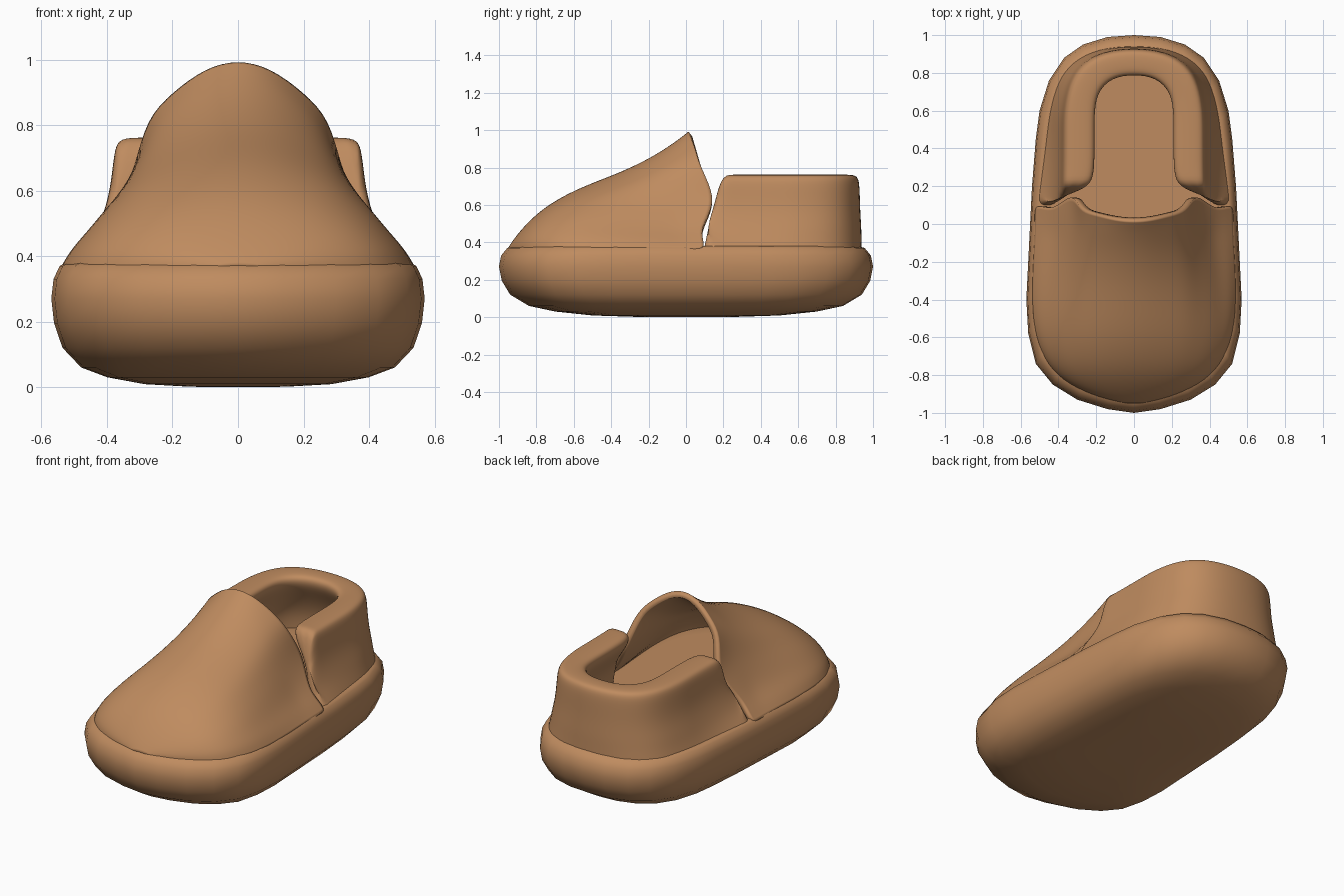
import bpy, bmesh, math
from mathutils import Vector

if "Cube" in bpy.data.objects:
    bpy.data.objects.remove(bpy.data.objects["Cube"])

tan = bpy.data.materials.new("tan_leather")
tan.diffuse_color = (0.52, 0.26, 0.115, 1)
tan.use_nodes = True
tan.node_tree.nodes["Principled BSDF"].inputs["Base Color"].default_value = tan.diffuse_color


def lerp(a, b, t):
    return a + (b - a) * t


def table(pts, v):
    """Piecewise linear lookup."""
    for (a, fa), (b, fb) in zip(pts, pts[1:]):
        if v <= b:
            return lerp(fa, fb, max(0, (v - a) / (b - a)))
    return pts[-1][1]


def mirrored(half):
    """Half row ending on x = 0, completed with its mirror image."""
    half = [Vector(p) for p in half]
    return half + [Vector((-p.x, p.y, p.z)) for p in reversed(half[:-1])]


def skin(name, rows, closed=False, caps=False, end_caps=False, up=False, sub=0):
    """Join rows of points into a smooth surface."""
    bm = bmesh.new()
    grid = [[bm.verts.new(p) for p in r] for r in rows]
    n = len(grid[0])
    for r, s in zip(grid, grid[1:]):
        for i in range(n if closed else n - 1):
            j = (i + 1) % n
            bm.faces.new((r[i], r[j], s[j], s[i]))
    if caps:
        bm.faces.new(grid[0])
        bm.faces.new(grid[-1])
    if end_caps:
        bm.faces.new([r[0] for r in grid])
        bm.faces.new([r[-1] for r in grid])
    bmesh.ops.remove_doubles(bm, verts=bm.verts, dist=0.0005)
    bmesh.ops.recalc_face_normals(bm, faces=bm.faces)
    if up and sum(f.normal.z * f.calc_area() for f in bm.faces) < 0:
        bmesh.ops.reverse_faces(bm, faces=bm.faces)
    for f in bm.faces:
        f.smooth = True
    me = bpy.data.meshes.new(name)
    bm.to_mesh(me)
    bm.free()
    me.materials.append(tan)
    ob = bpy.data.objects.new(name, me)
    bpy.context.collection.objects.link(ob)
    if sub:
        m = ob.modifiers.new("smooth", 'SUBSURF')
        m.levels = m.render_levels = sub
    return ob


# Sole: scaled copies of one outline
outline = [(0, -1), (.14, -.98), (.3, -.93), (.43, -.85), (.52, -.74), (.56, -.58),
           (.57, -.4), (.555, -.1), (.54, .2), (.52, .45), (.5, .6), (.45, .76),
           (.37, .88), (.27, .95), (.14, .99), (0, 1)]
loop = outline + [(-x, y) for x, y in reversed(outline[1:-1])]
levels = [(.28, .002), (.5, .009), (.7, .03), (.84, .06), (.94, .12), (.985, .195),
          (1, .27), (.988, .33), (.955, .37), (.92, .38), (.8, .38)]
levels = [(.15, 0)] + levels
skin("sole", [[(x * s, y * s, z) for x, y in loop] for s, z in levels],
     closed=True, caps=True)

# Toe upper: arched sections along y, ending in a shaped rear edge
ridge = [(-.95, .372), (-.92, .42), (-.85, .505), (-.75, .595), (-.6, .68),
         (-.45, .74), (-.3, .8), (-.15, .88), (-.05, .95)]
half_width = [(y, x) for x, y in outline]
arch = [(1, 0), (.92, .08), (.79, .19), (.68, .375), (.6, .52), (.5, .72),
        (.36, .85), (.18, .96), (0, 1)]
rows = []
for y, h in ridge:
    w = .955 * table(half_width, y / .955)
    k = ((y + .95) / .9) ** 1.2
    half = []
    for i, (ax, az) in enumerate(arch):
        a = i / (len(arch) - 1) * math.pi / 2
        half.append((w * lerp(math.cos(a), ax, k), y,
                     .368 + (h - .368) * lerp(math.sin(a), az, k)))
    rows.append(mirrored(half))
rear = [(.525, .1, .365), (.48, .09, .42), (.425, .08, .48), (.355, .14, .58),
        (.315, .145, .67), (.28, .07, .82), (.2, .05, .9), (.1, .02, .975), (0, .01, 1)]
rear = mirrored(rear)
rows.append([a.lerp(b, .55) for a, b in zip(rows[-1], rear)])
rows.append(rear)
toe = skin("toe_upper", rows, up=True, sub=2)
m = toe.modifiers.new("thickness", 'SOLIDIFY')
m.thickness = .035
m.offset = -1

# Heel cup: padded U-shaped wall with a rim rolled inward
base = [(.525, .08), (.51, .2), (.485, .35), (.465, .5), (.45, .6), (.41, .75),
        (.33, .86), (.19, .93), (0, .945)]
mid = [(.43, .08), (.43, .2), (.425, .35), (.42, .5), (.415, .6), (.385, .74),
       (.315, .85), (.18, .925), (0, .943)]
top = [(.38, .18), (.38, .25), (.378, .35), (.378, .5), (.375, .6), (.35, .74),
       (.285, .85), (.165, .915), (0, .935)]
inner = [(.245, .185), (.21, .25), (.205, .35), (.205, .5), (.205, .6), (.19, .69),
         (.14, .75), (.075, .78), (0, .785)]


def ring(a, b, t, z):
    return mirrored([(lerp(p[0], q[0], t), lerp(p[1], q[1], t), z) for p, q in zip(a, b)])


cup = [ring(base, mid, 0, .36), ring(base, mid, .55, .42), ring(mid, top, 0, .48),
       ring(mid, top, .75, .58), ring(top, inner, 0, .7), ring(top, inner, .06, .75),
       ring(top, inner, .25, .762), ring(top, inner, .75, .762), ring(top, inner, .98, .75),
       ring(top, inner, 1, .7), ring(top, inner, .55, .6), ring(mid, inner, .25, .48),
       ring(mid, inner, .2, .36)]
skin("heel_cup", cup, end_caps=True, sub=2)
